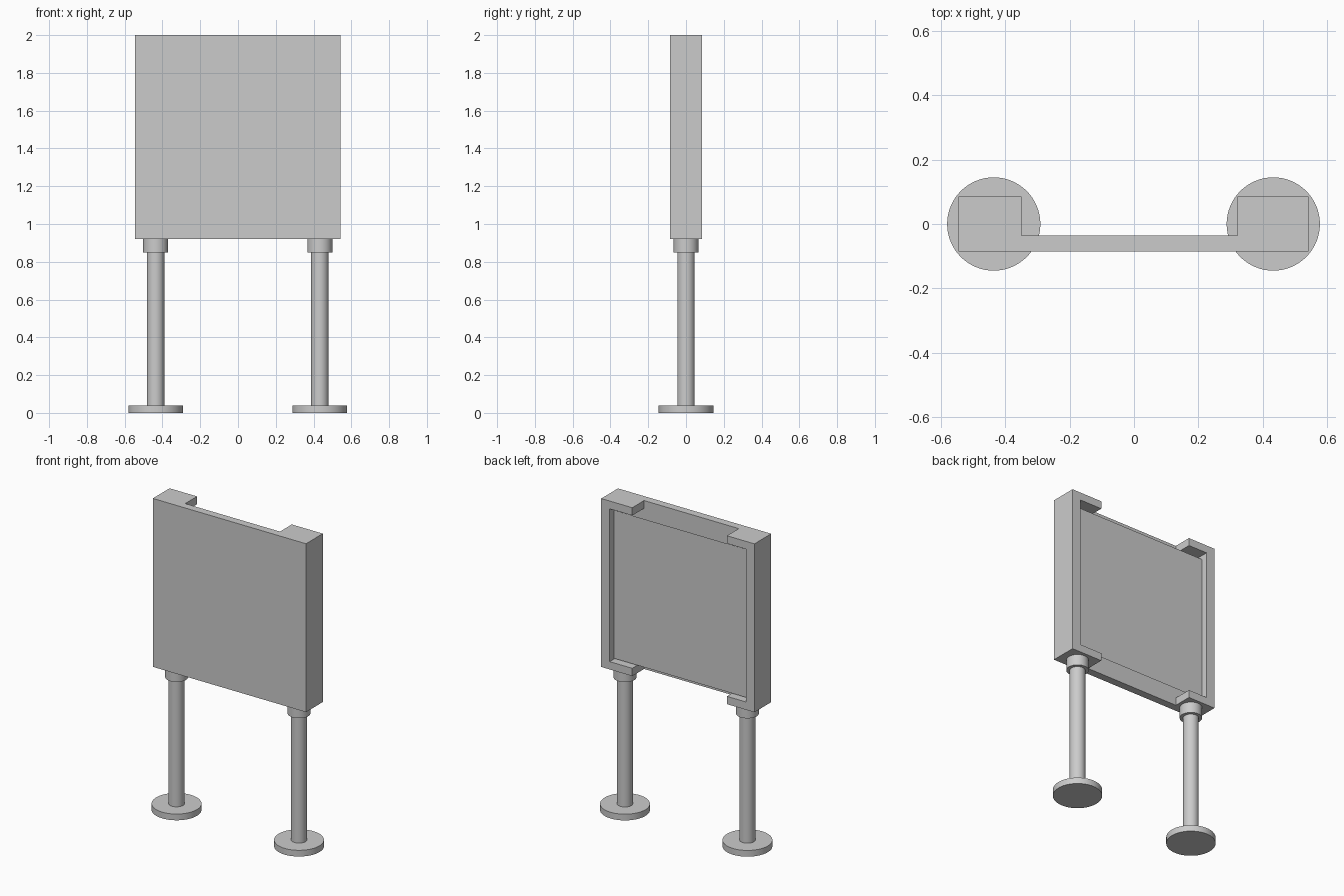
import bpy
import bmesh
import math
from mathutils import Matrix

if "Cube" in bpy.data.objects:
    bpy.data.objects.remove(bpy.data.objects["Cube"])


def finish(name, bm):
    mesh = bpy.data.meshes.new(name)
    bm.to_mesh(mesh)
    bm.free()
    obj = bpy.data.objects.new(name, mesh)
    bpy.context.collection.objects.link(obj)
    return obj


def box(name, x0, x1, y0, y1, z0, z1):
    bm = bmesh.new()
    m = Matrix.Translation(((x0 + x1) / 2, (y0 + y1) / 2, (z0 + z1) / 2))
    m = m @ Matrix.Diagonal((x1 - x0, y1 - y0, z1 - z0, 1))
    bmesh.ops.create_cube(bm, size=1, matrix=m)
    return finish(name, bm)


def cylinder(name, x, r, z0, z1):
    bm = bmesh.new()
    bmesh.ops.create_cone(bm, cap_ends=True, segments=64, radius1=r, radius2=r,
                          depth=z1 - z0, matrix=Matrix.Translation((x, 0, (z0 + z1) / 2)))
    obj = finish(name, bm)
    bpy.ops.object.select_all(action='DESELECT')
    obj.select_set(True)
    bpy.context.view_layer.objects.active = obj
    bpy.ops.object.shade_smooth_by_angle(angle=math.radians(30))


LEFT, RIGHT = -0.545, 0.542
FRONT, INNER, BACK = -0.085, -0.035, 0.085
BOTTOM, TOP = 0.92, 2.0
WALL, TAB = 0.06, 0.05

# Front board with full-depth side walls
box("front_board", LEFT, RIGHT, FRONT, INNER, BOTTOM, TOP)
box("side_wall_left", LEFT, LEFT + WALL, INNER, BACK, BOTTOM, TOP)
box("side_wall_right", RIGHT - WALL, RIGHT, INNER, BACK, BOTTOM, TOP)

# Corner tabs turned inward from the side walls
for label, z in (("bottom", BOTTOM), ("top", TOP - TAB)):
    box(label + "_tab_left", LEFT + WALL, -0.35, INNER, BACK, z, z + TAB)
    box(label + "_tab_right", 0.322, RIGHT - WALL, INNER, BACK, z, z + TAB)

# Thin sheet set into the open back
bm = bmesh.new()
corners = ((RIGHT - WALL, 0.975), (LEFT + WALL, 0.975),
           (LEFT + WALL, 1.925), (RIGHT - WALL, 1.925))
bm.faces.new([bm.verts.new((x, 0.042, z)) for x, z in corners])
finish("back_sheet", bm)

# Legs: round foot, pole and collar on each side
for label, x in (("left", -0.436), ("right", 0.433)):
    cylinder("foot_" + label, x, 0.145, 0.0, 0.04)
    cylinder("pole_" + label, x, 0.046, 0.04, 0.85)
    cylinder("collar_" + label, x, 0.066, 0.85, 0.92)
